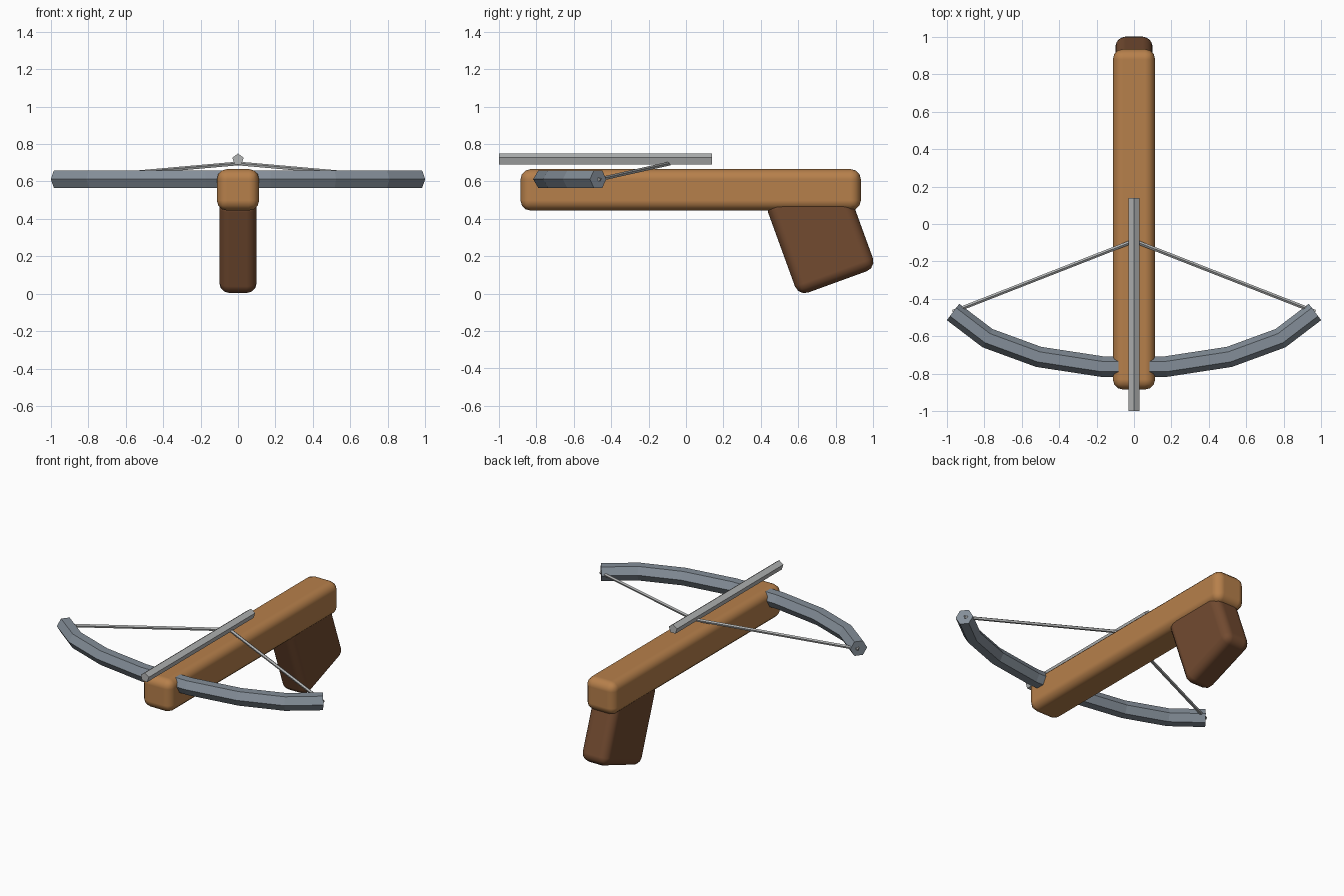
import bpy
import bmesh
from math import cos, sin, pi, radians
from mathutils import Vector, Matrix

cube = bpy.data.objects.get("Cube")
if cube:
    bpy.data.objects.remove(cube, do_unlink=True)


def material(name, colour):
    m = bpy.data.materials.new(name)
    m.use_nodes = True
    m.diffuse_color = (*colour, 1)
    m.node_tree.nodes["Principled BSDF"].inputs["Base Color"].default_value = (*colour, 1)
    return m


light_wood = material("light wood", (0.47, 0.215, 0.07))
dark_wood = material("dark wood", (0.17, 0.07, 0.03))
steel = material("blue steel", (0.23, 0.27, 0.315))
pale_metal = material("pale metal", (0.45, 0.46, 0.46))


def add_object(name, bm, mat):
    bmesh.ops.recalc_face_normals(bm, faces=bm.faces)
    mesh = bpy.data.meshes.new(name)
    bm.to_mesh(mesh)
    bm.free()
    mesh.materials.append(mat)
    ob = bpy.data.objects.new(name, mesh)
    bpy.context.collection.objects.link(ob)
    return ob


def rounded_box(name, size, centre, tilt, bevel, mat):
    bm = bmesh.new()
    bmesh.ops.create_cube(bm, size=1, matrix=Matrix.Diagonal((*size, 1)))
    ob = add_object(name, bm, mat)
    ob.location = centre
    ob.rotation_euler.x = radians(tilt)
    for face in ob.data.polygons:
        face.use_smooth = True
    mod = ob.modifiers.new("Rounded edges", "BEVEL")
    mod.width = bevel
    mod.segments = 3
    mod.harden_normals = True
    return ob


def bar(name, points, radius, sides, turn, mat):
    """Sweep a polygon along a path with mitred joints and flat end caps."""
    pts = [Vector(p) for p in points]
    bm = bmesh.new()
    rings = []
    for i, p in enumerate(pts):
        before = (p - pts[max(i - 1, 0)]).normalized()
        after = (pts[min(i + 1, len(pts) - 1)] - p).normalized()
        tangent = (before + after).normalized()
        side = tangent.cross(Vector((0, 0, 1))).normalized()
        up = side.cross(tangent)
        mitre = 1 / max(tangent.dot(before), tangent.dot(after))
        angles = [turn + 2 * pi * k / sides for k in range(sides)]
        rings.append([bm.verts.new(p + radius * (side * cos(a) * mitre + up * sin(a)))
                      for a in angles])
    for a, b in zip(rings, rings[1:]):
        for k in range(sides):
            n = (k + 1) % sides
            bm.faces.new((a[k], a[n], b[n], b[k]))
    bm.faces.new(rings[0])
    bm.faces.new(rings[-1])
    return add_object(name, bm, mat)


# Stock and tilted grip
rounded_box("stock", (0.226, 1.82, 0.222), (0, 0.025, 0.555), 0, 0.055, light_wood)
rounded_box("grip", (0.2, 0.443, 0.53), (0, 0.719, 0.312), 20, 0.055, dark_wood)

# Curved hexagonal bow, mirrored about the centre
half = [(0.17, -0.762), (0.51, -0.71), (0.783, -0.61), (0.967, -0.47)]
path = [(-x, y, 0.612) for x, y in reversed(half)] + [(x, y, 0.612) for x, y in half]
bar("bow", path, 0.055, 6, 0, steel)

# Pentagonal bolt lying above the stock
bar("bolt", [(0, -1, 0.717), (0, 0.14, 0.717)], 0.032, 5, pi / 2, pale_metal)

# Bowstring halves, from the bow tips to the bolt
for name, s in (("left_string", 1), ("right_string", -1)):
    bar(name, [(s * 0.968, -0.469, 0.61), (0, -0.09, 0.695)], 0.011, 5, pi / 2, pale_metal)
